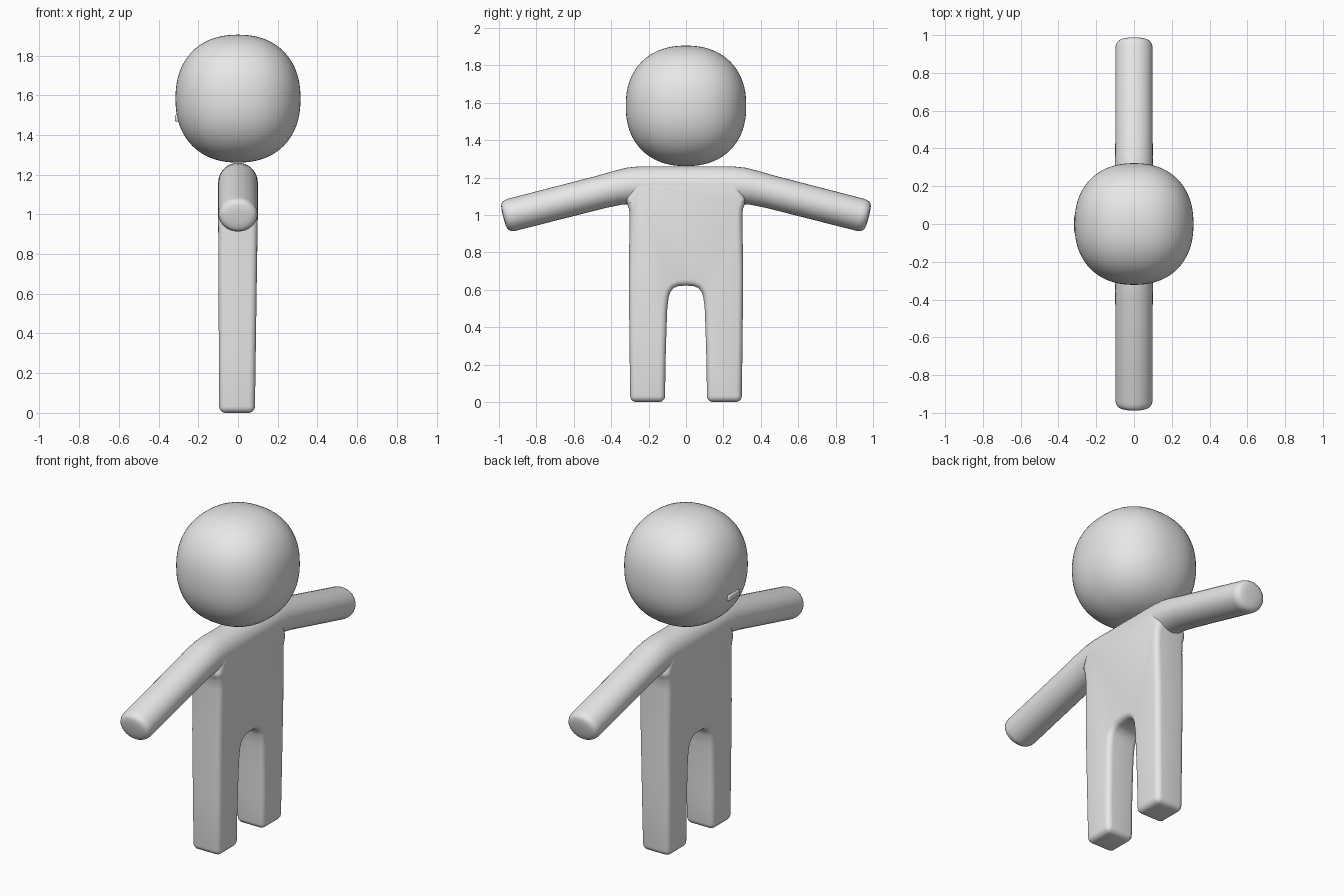
import bpy, bmesh, math
from mathutils import Vector

if "Cube" in bpy.data.objects:
    bpy.data.objects.remove(bpy.data.objects["Cube"])

grey = bpy.data.materials.new("light_grey")
grey.diffuse_color = (0.8, 0.8, 0.8, 1)
grey.use_nodes = True
grey.node_tree.nodes["Principled BSDF"].inputs["Base Color"].default_value = grey.diffuse_color


def finish(name, bm, bevel=0.0, segments=5, angle=60):
    bmesh.ops.recalc_face_normals(bm, faces=bm.faces[:])
    mesh = bpy.data.meshes.new(name)
    bm.to_mesh(mesh)
    bm.free()
    mesh.materials.append(grey)
    obj = bpy.data.objects.new(name, mesh)
    bpy.context.collection.objects.link(obj)
    bpy.ops.object.select_all(action='DESELECT')
    obj.select_set(True)
    bpy.context.view_layer.objects.active = obj
    if bevel:
        mod = obj.modifiers.new("rounded_edges", 'BEVEL')
        mod.width = bevel
        mod.segments = segments
        mod.limit_method = 'ANGLE'
        mod.angle_limit = math.radians(angle)
        mod.use_clamp_overlap = False
        bpy.ops.object.modifier_apply(modifier=mod.name)
    bpy.ops.object.shade_smooth_by_angle(angle=math.radians(50))
    return obj


# Head: cube grid pushed out to a slightly boxy ball
bm = bmesh.new()
bmesh.ops.create_cube(bm, size=2)
bmesh.ops.subdivide_edges(bm, edges=bm.edges[:], cuts=19, use_grid_fill=True)
for v in bm.verts:
    p = Vector([math.tan(c * math.pi / 4) for c in v.co])
    p /= sum(abs(c) ** 2.25 for c in p) ** (1 / 2.25)
    v.co = (p.x * 0.315, p.y * 0.322, 1.583 + p.z * 0.322)
finish("head", bm)

# Mouth: small bar barely standing out of the face
bm = bmesh.new()
bmesh.ops.create_cube(bm, size=1)
for v in bm.verts:
    v.co = (-0.302 + v.co.x * 0.03, v.co.y * 0.1, 1.485 + v.co.z * 0.035)
finish("mouth", bm, 0.006, 2)

# Torso and legs: mirrored outline with arched crotch, extruded in depth
half = [(0.0, 0.622), (0.04, 0.62), (0.065, 0.61), (0.083, 0.59), (0.093, 0.56),
        (0.1, 0.5), (0.104, 0.4), (0.11, 0.2), (0.112, 0.0),
        (0.298, 0.0), (0.302, 0.3), (0.306, 0.7), (0.301, 0.98), (0.304, 1.03),
        (0.313, 1.055), (0.325, 1.07), (0.27, 1.19)]
outline = half + [(-y, z) for y, z in reversed(half[1:])]
bm = bmesh.new()
front = bm.faces.new([bm.verts.new((-0.1, y, z)) for y, z in outline])
solid = bmesh.ops.extrude_face_region(bm, geom=[front])
for v in solid["geom"]:
    if isinstance(v, bmesh.types.BMVert):
        v.co.x = 0.1
for v in bm.verts:                      # legs get thinner toward the feet
    t = max(0.0, 1 - v.co.z / 1.05)
    v.co.x *= 1 - 0.1 * t
    v.co.x -= 0.005 * t
finish("torso_and_legs", bm, 0.032)

# Shoulders and arms: one tube of rings (y, z, depth radius, height radius, tilt)
tilt = math.atan(0.253)
tip = Vector((0.974, 0.99))
axis = Vector((math.cos(tilt), -math.sin(tilt)))
side = [(0.0, 1.16, 0.1, 0.1, 0), (0.2, 1.16, 0.1, 0.1, 0),
        (0.25, 1.159, 0.1, 0.1, tilt * 0.25), (0.3, 1.156, 0.1, 0.098, tilt * 0.6),
        (0.36, 1.146, 0.1, 0.093, tilt * 0.9), (0.45, 1.124, 0.099, 0.089, tilt)]
for back, s in [(0.045, 1), (0.028, 0.975), (0.014, 0.91), (0.005, 0.81),
                (0.0, 0.66), (-0.003, 0.35)]:
    c = tip - axis * back
    side.append((c.x, c.y, 0.099 * s, 0.088 * s, tilt))
rings = [(-y, z, rx, rn, -a) for y, z, rx, rn, a in reversed(side[1:])] + side
bm = bmesh.new()
N = 32
loops = []
for y, z, rx, rn, a in rings:
    loop = []
    for i in range(N):
        u = 2 * math.pi * i / N
        h = rn * math.sin(u)
        loop.append(bm.verts.new((rx * math.cos(u), y + h * math.sin(a), z + h * math.cos(a))))
    loops.append(loop)
for p, q in zip(loops, loops[1:]):
    for i in range(N):
        j = (i + 1) % N
        bm.faces.new((p[i], p[j], q[j], q[i]))
bm.faces.new(loops[0])
bm.faces.new(loops[-1])
finish("shoulders_and_arms", bm)
